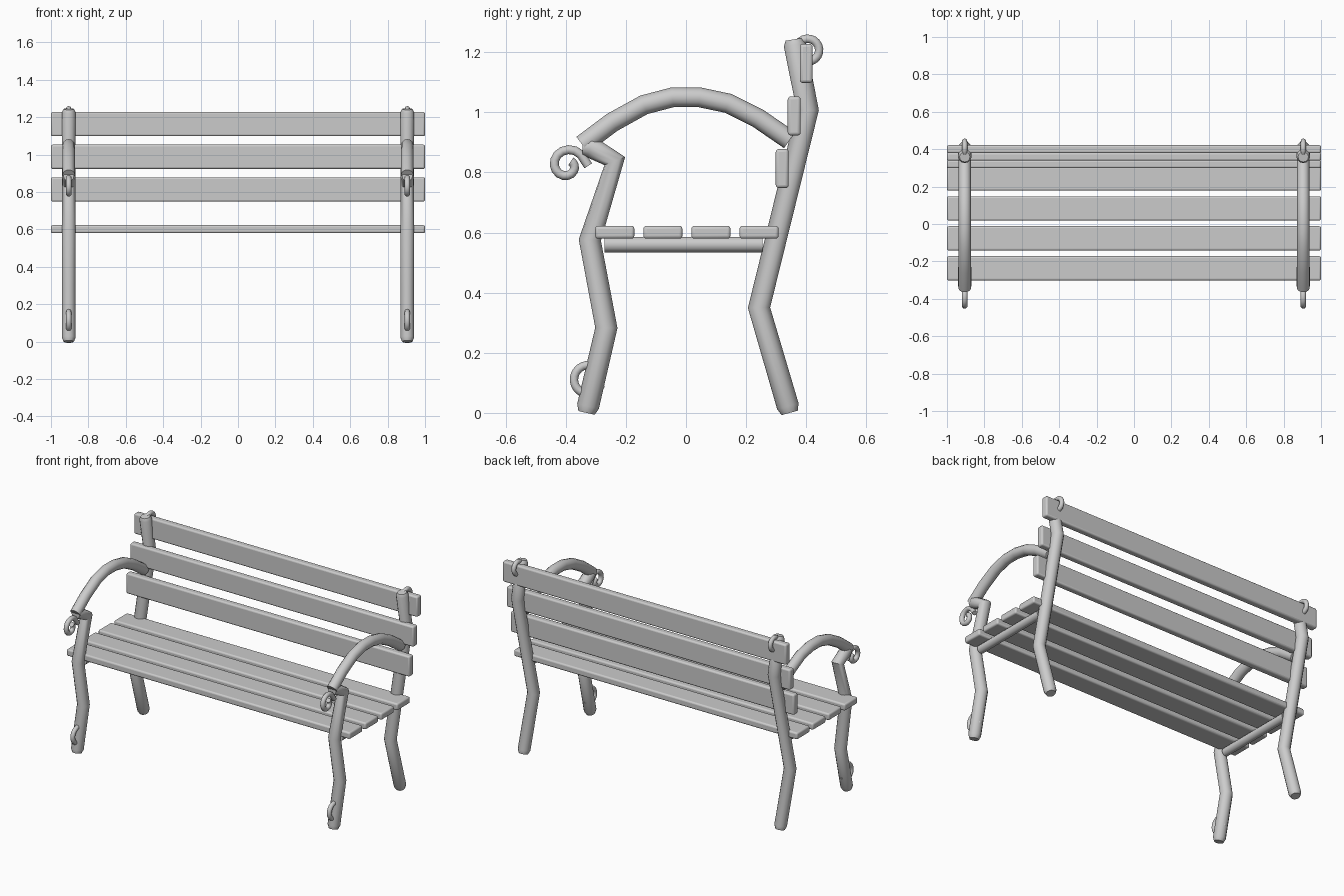
import bpy
import math

cube = bpy.data.objects.get("Cube")
if cube:
    bpy.data.objects.remove(cube, do_unlink=True)

grey = bpy.data.materials.new("light_grey")
grey.use_nodes = True
grey.diffuse_color = (0.6, 0.6, 0.6, 1)
grey.node_tree.nodes["Principled BSDF"].inputs["Base Color"].default_value = (0.6, 0.6, 0.6, 1)

SIDE_X = 0.905


def select_only(obj):
    bpy.ops.object.select_all(action="DESELECT")
    obj.select_set(True)
    bpy.context.view_layer.objects.active = obj


def tube(name, x, path, radius, end_scales=(1, 1)):
    """Round bar swept along (y, z) points in the plane at x."""
    curve = bpy.data.curves.new(name, "CURVE")
    curve.dimensions = "3D"
    curve.bevel_depth = radius
    curve.bevel_resolution = 4
    curve.use_fill_caps = True
    spline = curve.splines.new("POLY")
    spline.points.add(len(path) - 1)
    for point, (y, z) in zip(spline.points, path):
        point.co = (x, y, z, 1)
    spline.points[0].radius, spline.points[-1].radius = end_scales
    obj = bpy.data.objects.new(name, curve)
    bpy.context.collection.objects.link(obj)
    curve.materials.append(grey)
    select_only(obj)
    bpy.ops.object.convert(target="MESH")
    bpy.ops.object.shade_smooth_by_angle(angle=math.radians(40))


def slat(name, y, z, depth, height):
    """Full-width board with rounded edges."""
    bpy.ops.mesh.primitive_cube_add(size=1, location=(0, y, z))
    obj = bpy.context.object
    obj.name = name
    obj.scale = (2, depth, height)
    bpy.ops.object.transform_apply(location=False, rotation=False, scale=True)
    bevel = obj.modifiers.new("rounded_edges", "BEVEL")
    bevel.width = 0.01
    bevel.segments = 3
    obj.data.materials.append(grey)
    bpy.ops.object.shade_smooth_by_angle(angle=math.radians(40))


def scroll(y, z, start, end, r_start, r_end, steps=16):
    """Spiral (y, z) path between two angles in degrees."""
    path = []
    for i in range(steps + 1):
        t = i / steps
        a = math.radians(start + (end - start) * t)
        r = r_start + (r_end - r_start) * t
        path.append((y + r * math.cos(a), z + r * math.sin(a)))
    return path


front_leg = [(-0.331, 0), (-0.326, 0.022), (-0.265, 0.283), (-0.32, 0.575),
             (-0.237, 0.838), (-0.318, 0.885), (-0.345, 0.885)]
back_leg = [(0.345, 0), (0.339, 0.022), (0.243, 0.35), (0.405, 1.008),
            (0.362, 1.225), (0.359, 1.243)]
arm = [(-0.345, 0.892), (-0.245, 0.967), (-0.14, 1.025), (-0.045, 1.05),
       (0.045, 1.05), (0.14, 1.03), (0.24, 0.98), (0.345, 0.908)]

# Iron frames at both ends
for side, x in (("left", SIDE_X), ("right", -SIDE_X)):
    tube(side + "_front_leg", x, front_leg, 0.037, (0.75, 0.75))
    tube(side + "_back_leg", x, back_leg, 0.037, (0.75, 0.75))
    tube(side + "_armrest", x, arm, 0.033)
    tube(side + "_seat_rail", x, [(-0.272, 0.56), (0.255, 0.56)], 0.026)
    tube(side + "_arm_scroll", x,
         [(-0.325, 0.822)] + scroll(-0.395, 0.823, 40, 410, 0.058, 0.018), 0.015)
    tube(side + "_foot_scroll", x, scroll(-0.325, 0.11, 60, 340, 0.05, 0.045), 0.014)
    tube(side + "_top_scroll", x, scroll(0.405, 1.207, 150, -140, 0.038, 0.038), 0.014)

# Seat boards
for i in range(4):
    slat(f"seat_slat_{i + 1}", -0.237 + 0.16 * i, 0.601, 0.13, 0.043)

# Backrest boards, leaning back in steps
for i in range(3):
    slat(f"back_slat_{i + 1}", 0.32 + 0.04 * i, 0.813 + 0.175 * i, 0.043, 0.13)
